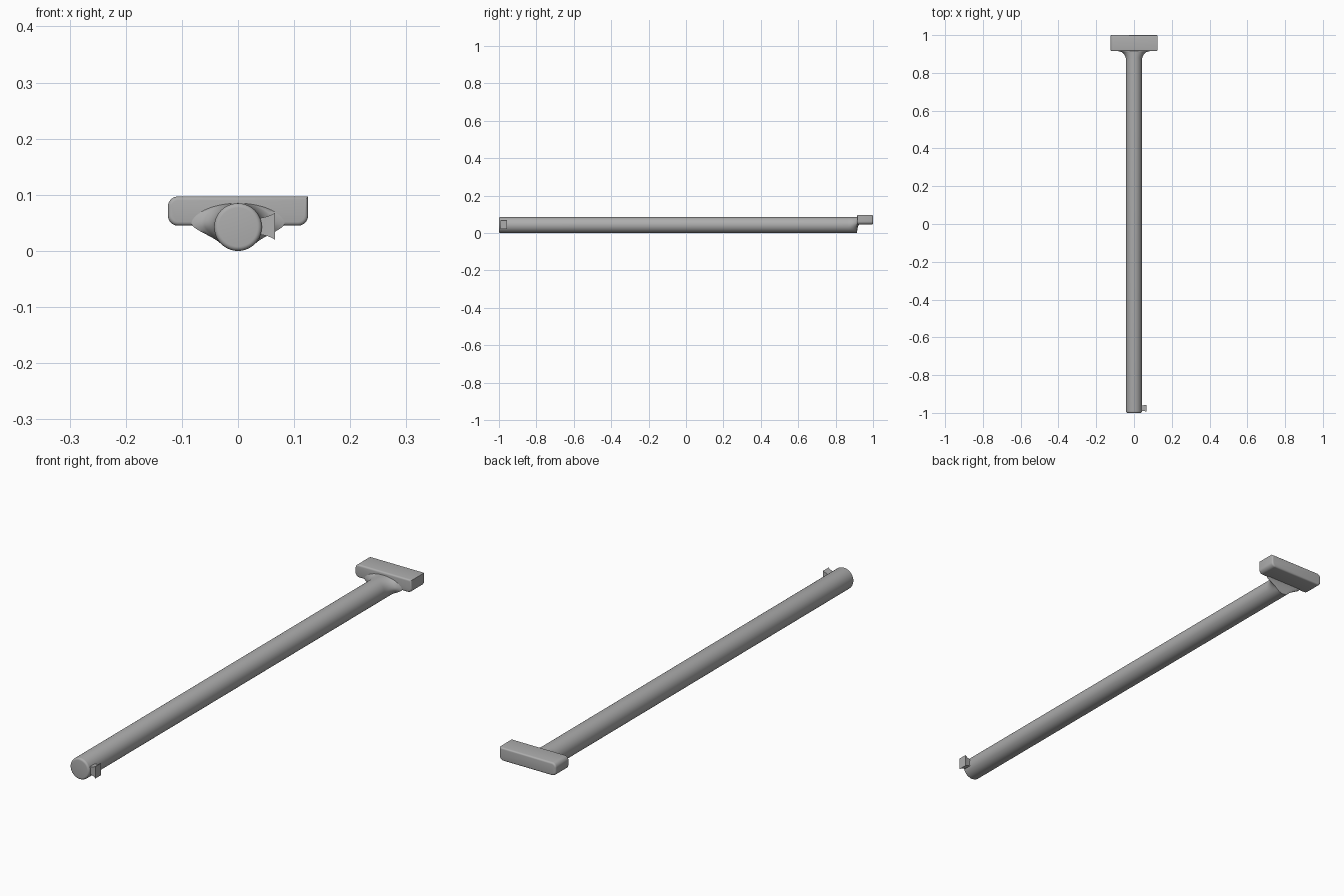
import bpy, bmesh, math
from mathutils import Vector

cube = bpy.data.objects.get("Cube")
if cube:
    bpy.data.objects.remove(cube, do_unlink=True)

GREY = (0.42, 0.42, 0.42, 1)
metal = bpy.data.materials.new("plain grey")
metal.use_nodes = True
metal.diffuse_color = GREY
metal.node_tree.nodes["Principled BSDF"].inputs["Base Color"].default_value = GREY

R = 0.0425      # rod radius, also the height of its axis
SIDES = 48


def finish(bm, name, angle=35):
    bmesh.ops.recalc_face_normals(bm, faces=bm.faces)
    mesh = bpy.data.meshes.new(name)
    bm.to_mesh(mesh)
    bm.free()
    obj = bpy.data.objects.new(name, mesh)
    bpy.context.collection.objects.link(obj)
    mesh.materials.append(metal)
    bpy.ops.object.select_all(action='DESELECT')
    obj.select_set(True)
    bpy.context.view_layer.objects.active = obj
    bpy.ops.object.shade_smooth_by_angle(angle=math.radians(angle))
    return obj


def loft(name, rings, angle=35):
    """Skin a row of matching rings and cap both ends."""
    bm = bmesh.new()
    rows = [[bm.verts.new(p) for p in ring] for ring in rings]
    for a, b in zip(rows, rows[1:]):
        for i in range(len(a)):
            j = (i + 1) % len(a)
            bm.faces.new((a[i], a[j], b[j], b[i]))
    bm.faces.new(rows[0])
    bm.faces.new(rows[-1])
    return finish(bm, name, angle)


def smooth(t):
    t = min(max(t, 0), 1)
    return t * t * (3 - 2 * t)


def circle(y, r):
    turn = [math.tau * i / SIDES for i in range(SIDES)]
    return [Vector((r * math.cos(a), y, R + r * math.sin(a))) for a in turn]


# Long round rod with a softened front rim
rim = 0.008
rings = []
for i in range(6):
    a = math.pi / 2 * i / 5
    rings.append(circle(-1 + rim * (1 - math.sin(a)), R - rim * (1 - math.cos(a))))
rings.reverse()
if rings[0][0].y > rings[-1][0].y:
    rings.reverse()
rings.append(circle(0.905, R))
loft("rod", rings)


# Flared neck blending the rod into the crosshead
def neck_ring(y, flare, floor):
    ring = circle(y, R)
    for p in ring:
        p.x *= 1 + flare * smooth((p.z - 0.012) / 0.04)
        p.z = max(p.z, floor)
    return ring


rings = []
for i in range(13):
    t = i / 12
    flare = 1 - math.sqrt(1 - t * t)
    rings.append(neck_ring(0.865 + 0.05 * t, flare, 0))
for i in range(1, 9):
    a = math.pi / 2 * i / 8
    rings.append(neck_ring(0.915 + 0.02 * (1 - math.cos(a)), 1, 0.052 * math.sin(a)))
loft("neck", rings, 50)

# Crosshead: a bar with three rounded end corners and one square one
corners = [(-1, -1, 0.018), (1, -1, 0.018), (1, 1, 0), (-1, 1, 0.018)]
outline = []
for k, (sx, sz, r) in enumerate(corners):
    cx, cz = sx * (0.125 - r), 0.071 + sz * (0.026 - r)
    for i in range(9 if r else 1):
        a = math.pi + math.pi / 2 * (k + i / 8)
        outline.append((cx + r * math.cos(a), cz + r * math.sin(a)))
bm = bmesh.new()
face = bm.faces.new([bm.verts.new((x, 0.915, z)) for x, z in outline])
moved = bmesh.ops.extrude_face_region(bm, geom=[face])["geom"]
bmesh.ops.translate(bm, vec=(0, 0.085, 0),
                    verts=[v for v in moved if isinstance(v, bmesh.types.BMVert)])
ends = [e for e in bm.edges if abs(e.verts[0].co.y - e.verts[1].co.y) < 0.001]
bmesh.ops.bevel(bm, geom=ends, offset=0.007, segments=4, profile=0.5, affect='EDGES')
finish(bm, "crosshead", 40)

# Side lug that widens to a square outer face
rings = []
for i in range(9):
    t = i / 8
    grow = t ** 2.2
    hy, hz = 0.0145 + 0.0035 * grow, 0.0145 + 0.0095 * grow
    rings.append([(0.032 + 0.034 * t, -0.975 + sy * hy, 0.044 + sz * hz)
                  for sy, sz in [(-1, -1), (1, -1), (1, 1), (-1, 1)]])
loft("side_lug", rings)
